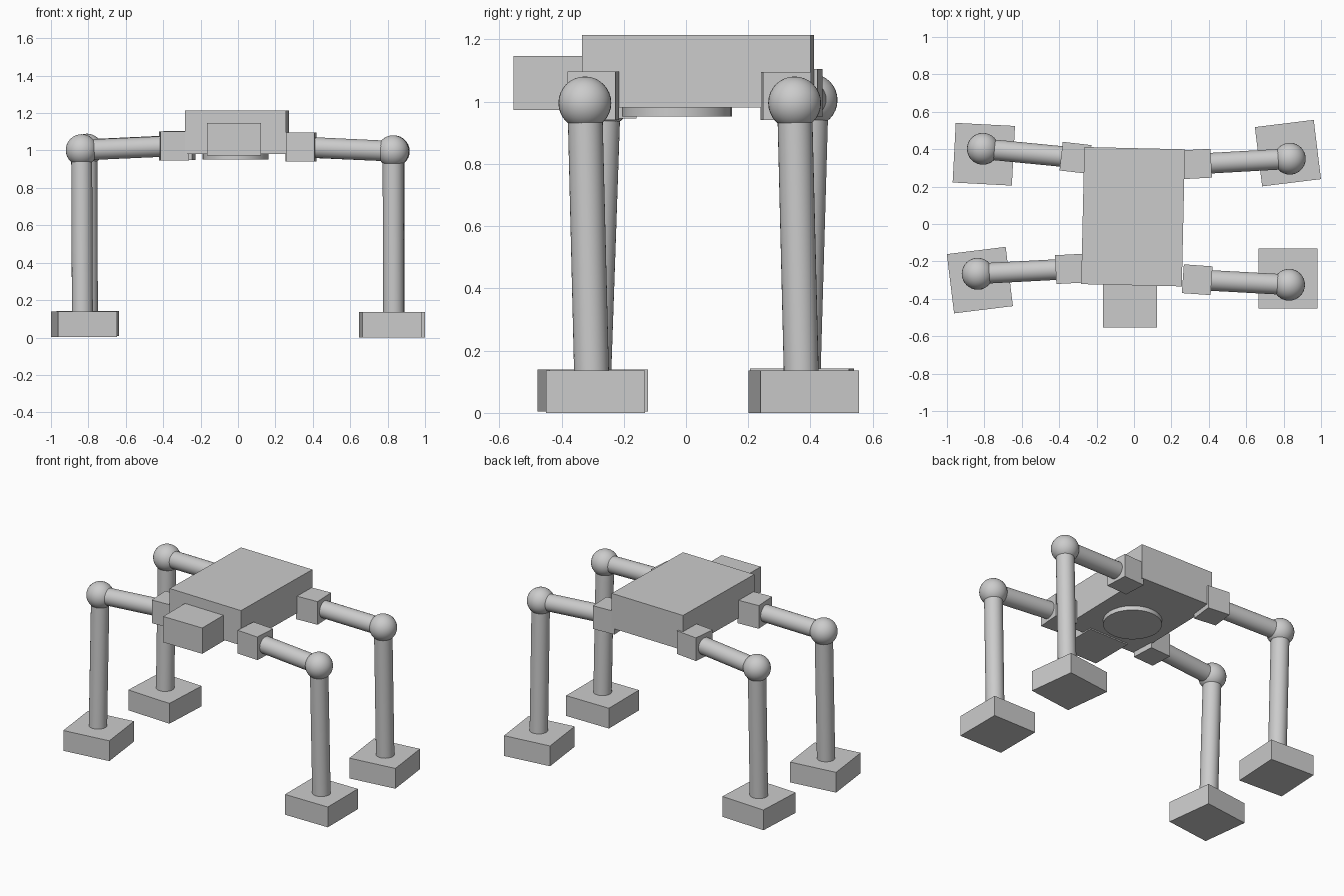
import bpy
from math import radians
from mathutils import Vector

if "Cube" in bpy.data.objects:
    bpy.data.objects.remove(bpy.data.objects["Cube"])


def box(name, center, size, turn=0):
    bpy.ops.mesh.primitive_cube_add(size=1, location=center, rotation=(0, 0, radians(turn)))
    ob = bpy.context.object
    ob.name = name
    ob.scale = size
    bpy.ops.object.transform_apply(location=False, rotation=False, scale=True)
    return ob


def smooth(ob, name):
    ob.name = name
    bpy.ops.object.shade_smooth_by_angle(angle=radians(35))


def rod(name, a, b, radius):
    a, b = Vector(a), Vector(b)
    d = b - a
    bpy.ops.mesh.primitive_cylinder_add(vertices=32, radius=radius, depth=d.length, location=(a + b) / 2)
    ob = bpy.context.object
    ob.rotation_euler = d.to_track_quat('Z', 'Y').to_euler()
    smooth(ob, name)


# body, head and belly disc
box("body", (-0.005, 0.039, 1.098), (0.538, 0.733, 0.233), -1.3)
box("head", (-0.022, -0.407, 1.06), (0.29, 0.294, 0.173))
rod("belly_disc", (-0.013, -0.029, 0.953), (-0.013, -0.029, 1.01), 0.177)

# legs: hip, hip turn, knee, ankle xy, foot centre, foot turn
legs = {
    "front_right": ((0.338, -0.298, 1.019), -4, (0.829, -0.325, 0.996), (0.832, -0.303), (0.823, -0.291, 0.068), 0),
    "rear_right": ((0.336, 0.321, 1.018), 3, (0.833, 0.349, 0.996), (0.833, 0.371), (0.823, 0.379, 0.068), 7),
    "rear_left": ((-0.313, 0.354, 1.028), -6.5, (-0.808, 0.402, 1.005), (-0.805, 0.376), (-0.803, 0.373, 0.075), -3),
    "front_left": ((-0.342, -0.240, 1.024), 3, (-0.836, -0.266, 1.002), (-0.832, -0.297), (-0.824, -0.300, 0.072), 7),
}
for name, (hip, hip_turn, knee, ankle, foot, foot_turn) in legs.items():
    box(name + "_hip", hip, (0.154, 0.154, 0.155), hip_turn)
    rod(name + "_upper_leg", hip, knee, 0.055)
    bpy.ops.mesh.primitive_uv_sphere_add(segments=32, ring_count=16, radius=0.085, location=knee)
    smooth(bpy.context.object, name + "_knee")
    rod(name + "_lower_leg", knee, (*ankle, 0.1), 0.056)
    box(name + "_foot", foot, (0.317, 0.319, 0.136), foot_turn)
